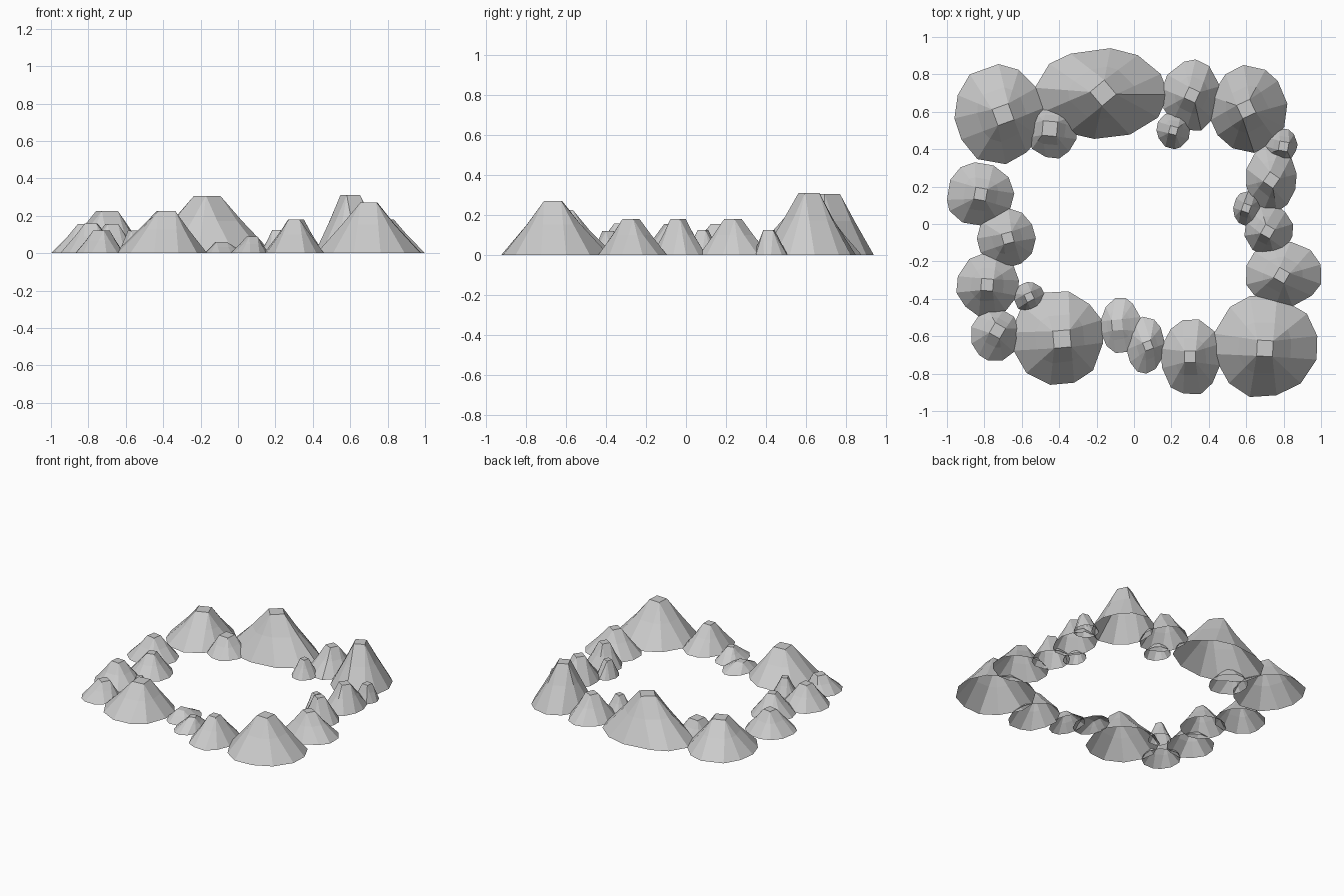
import bpy, bmesh, math, random
from mathutils import Vector

if "Cube" in bpy.data.objects:
    bpy.data.objects.remove(bpy.data.objects["Cube"])

random.seed(4)
SIDES = 12


def mountain(name, x0, x1, y0, y1, px, py, h, rot, top):
    """Hollow low-poly peak: 12-sided foot, broken slope, small square summit."""
    # irregular foot outline fitted to its footprint
    ring = []
    for i in range(SIDES):
        a = math.radians(rot + (i - 1) * 30 + random.uniform(-5, 5))
        r = random.uniform(0.97, 1.03)
        ring.append((r * math.cos(a), r * math.sin(a)))
    ax, bx = min(p[0] for p in ring), max(p[0] for p in ring)
    ay, by = min(p[1] for p in ring), max(p[1] for p in ring)
    foot = [Vector((x0 + (p[0] - ax) / (bx - ax) * (x1 - x0),
                    y0 + (p[1] - ay) / (by - ay) * (y1 - y0), 0)) for p in ring]
    # square summit
    summit = []
    for k in range(4):
        a = math.radians(rot + 90 * k)
        summit.append(Vector((px + top * math.cos(a), py + top * math.sin(a), h)))
    bm = bmesh.new()
    vf = [bm.verts.new(p) for p in foot]
    vt = [bm.verts.new(p) for p in summit]
    # ring where the slope changes
    vm = []
    for i in range(SIDES):
        t = 0.41 + random.uniform(-0.02, 0.02)
        p = summit[i // 3].lerp(foot[i], t)
        p.z = h * 0.56
        vm.append(bm.verts.new(p))
    for i in range(SIDES):
        j = (i + 1) % SIDES
        bm.faces.new((vf[i], vf[j], vm[j], vm[i]))
        a, b = vt[i // 3], vt[j // 3]
        bm.faces.new((vm[i], vm[j], a) if a == b else (vm[i], vm[j], b, a))
    bm.faces.new(vt)
    me = bpy.data.meshes.new(name)
    bm.to_mesh(me)
    bm.free()
    bpy.context.collection.objects.link(bpy.data.objects.new(name, me))


# name: x range, y range, peak x, peak y, height, summit rotation, summit size
mountain("mountain_back_left", -.96, -.475, .32, .855, -.70, .585, .225, 65, .065)
mountain("mountain_back", -.53, .185, .455, .94, -.165, .70, .307, -5, .07)
mountain("hill_back", .15, .46, .50, .88, .31, .69, .18, 20, .045)
mountain("mountain_back_right", .41, .82, .38, .85, .60, .615, .312, 70, .055)
mountain("foothill_back_left", -.57, -.305, .35, .635, -.45, .51, .125, 40, .055)
mountain("foothill_back", .12, .30, .40, .60, .21, .50, .125, 30, .03)

# right side chain
mountain("foothill_right_a", .70, .875, .335, .51, .80, .415, .125, 35, .035)
mountain("hill_right_a", .60, .87, .065, .42, .735, .235, .18, 10, .045)
mountain("foothill_right_b", .53, .68, -.01, .175, .60, .085, .125, 25, .03)
mountain("hill_right_b", .59, .85, -.17, .10, .715, -.04, .18, 15, .04)
mountain("hill_right_c", .60, 1.0, -.44, -.095, .79, -.275, .18, 15, .045)

# front chain
mountain("mountain_front_right", .42, .98, -.925, -.385, .70, -.665, .272, 42, .06)
mountain("hill_front_a", .14, .46, -.91, -.51, .30, -.71, .18, 45, .042)
mountain("hill_front_b", -.04, .165, -.80, -.495, .075, -.65, .09, 65, .032)
mountain("hill_front_c", -.18, .04, -.69, -.395, -.09, -.54, .06, 50, .04)
mountain("mountain_front_left", -.66, -.165, -.86, -.36, -.385, -.615, .225, 50, .065)

# left side chain
mountain("hill_left_a", -.87, -.61, -.73, -.455, -.73, -.57, .122, 15, .045)
mountain("foothill_left", -.64, -.48, -.475, -.31, -.56, -.39, .122, 70, .03)
mountain("hill_left_b", -.95, -.615, -.495, -.155, -.785, -.325, .158, 40, .045)
mountain("hill_left_c", -.84, -.525, -.235, .085, -.675, -.075, .155, 60, .04)
mountain("hill_left_d", -1.0, -.64, -.01, .33, -.82, .16, .155, 35, .045)
